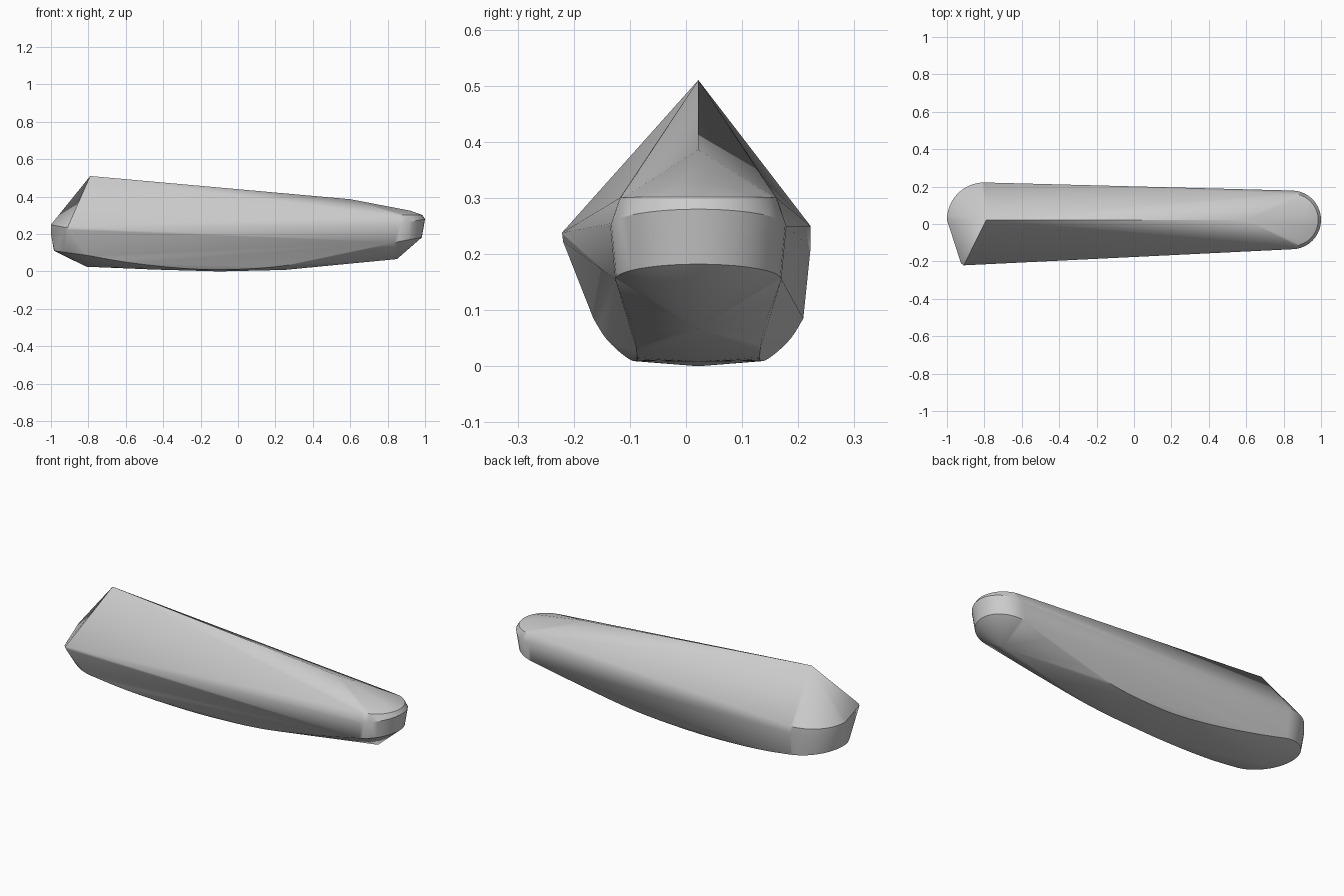
import bpy, bmesh, math

if "Cube" in bpy.data.objects:
    bpy.data.objects.remove(bpy.data.objects["Cube"], do_unlink=True)

MID = 0.022  # centre line in y


def arc(cx, radius, z_side, z_end, start, stop, steps=20):
    """Horizontal arc whose height rises from its sides to its tip."""
    pts = []
    for i in range(steps + 1):
        a = math.radians(start + (stop - start) * i / steps)
        z = z_side + (z_end - z_side) * abs(math.cos(a))
        pts.append((cx + radius * math.cos(a), MID + radius * math.sin(a), z))
    return pts


def both_sides(line):
    return [(x, MID + s * w, z) for x, w, z in line for s in (-1, 1)]


def smooth_line(ctrl, steps=6):
    """Catmull-Rom curve through the control points."""
    pts = []
    for i in range(len(ctrl) - 1):
        p0, p1 = ctrl[max(i - 1, 0)], ctrl[i]
        p2, p3 = ctrl[i + 1], ctrl[min(i + 2, len(ctrl) - 1)]
        for k in range(steps):
            t = k / steps
            pts.append(tuple(
                0.5 * (2 * b + (c - a) * t + (2 * a - 5 * b + 4 * c - d) * t ** 2
                       + (3 * b - a - 3 * c + d) * t ** 3)
                for a, b, c, d in zip(p0, p1, p2, p3)))
    return pts + [ctrl[-1]]


# Ridge and keel points
points = [(-0.79, MID, 0.51), (0.60, MID, 0.386), (0.85, MID, 0.066)]
points += [(x, MID, z) for x, z in ((-0.81, 0.025), (-0.45, 0.01), (-0.1, 0.0), (0.25, 0.008))]

# Rounded narrow end: lower rim, upper rim and bevelled top rim
points += arc(0.835, 0.148, 0.155, 0.182, -90, 90)
points += arc(0.843, 0.157, 0.25, 0.28, -90, 90)
points += arc(0.845, 0.14, 0.3, 0.302, -90, 90)
points += [(0.92, MID + s * 0.03, 0.325) for s in (-1, 1)]

# Wide end: lower rim, half-round upper rim and the pointed corner
points += arc(-0.797, 0.187, 0.085, 0.11, 90, 270)
points += arc(-0.8, 0.2, 0.25, 0.25, 90, 180)
points += arc(-0.8, 0.2, 0.21, 0.2, 90, 180)
points += [(-0.925, -0.21, 0.235), (-0.91, -0.221, 0.238), (-0.885, -0.219, 0.235),
           (-0.91, -0.219, 0.222)]

# Curved lower edges along both sides
bilge = [(-0.8, 0.187, 0.085), (-0.6, 0.165, 0.05), (-0.35, 0.135, 0.021), (-0.1, 0.113, 0.009),
         (0.2, 0.11, 0.025), (0.5, 0.119, 0.075), (0.835, 0.148, 0.155)]
points += both_sides(smooth_line(bilge))

# Skin the outline into one closed convex body
bm = bmesh.new()
for p in points:
    bm.verts.new(p)
bmesh.ops.remove_doubles(bm, verts=bm.verts[:], dist=0.0015)
result = bmesh.ops.convex_hull(bm, input=bm.verts[:])
loose = [v for v in bm.verts if not v.link_faces]
bmesh.ops.delete(bm, geom=loose, context='VERTS')
bmesh.ops.recalc_face_normals(bm, faces=bm.faces[:])
mesh = bpy.data.meshes.new("tapered_body")
bm.to_mesh(mesh)
bm.free()
body = bpy.data.objects.new("tapered_body", mesh)
bpy.context.collection.objects.link(body)

# Plain grey colour
grey = bpy.data.materials.new("plain_grey")
grey.use_nodes = True
colour = (0.6, 0.6, 0.6, 1.0)
grey.diffuse_color = colour
grey.node_tree.nodes["Principled BSDF"].inputs["Base Color"].default_value = colour
mesh.materials.append(grey)

# Soft shading with sharp edges kept
bpy.ops.object.select_all(action='DESELECT')
body.select_set(True)
bpy.context.view_layer.objects.active = body
bpy.ops.object.shade_smooth_by_angle(angle=math.radians(30))
